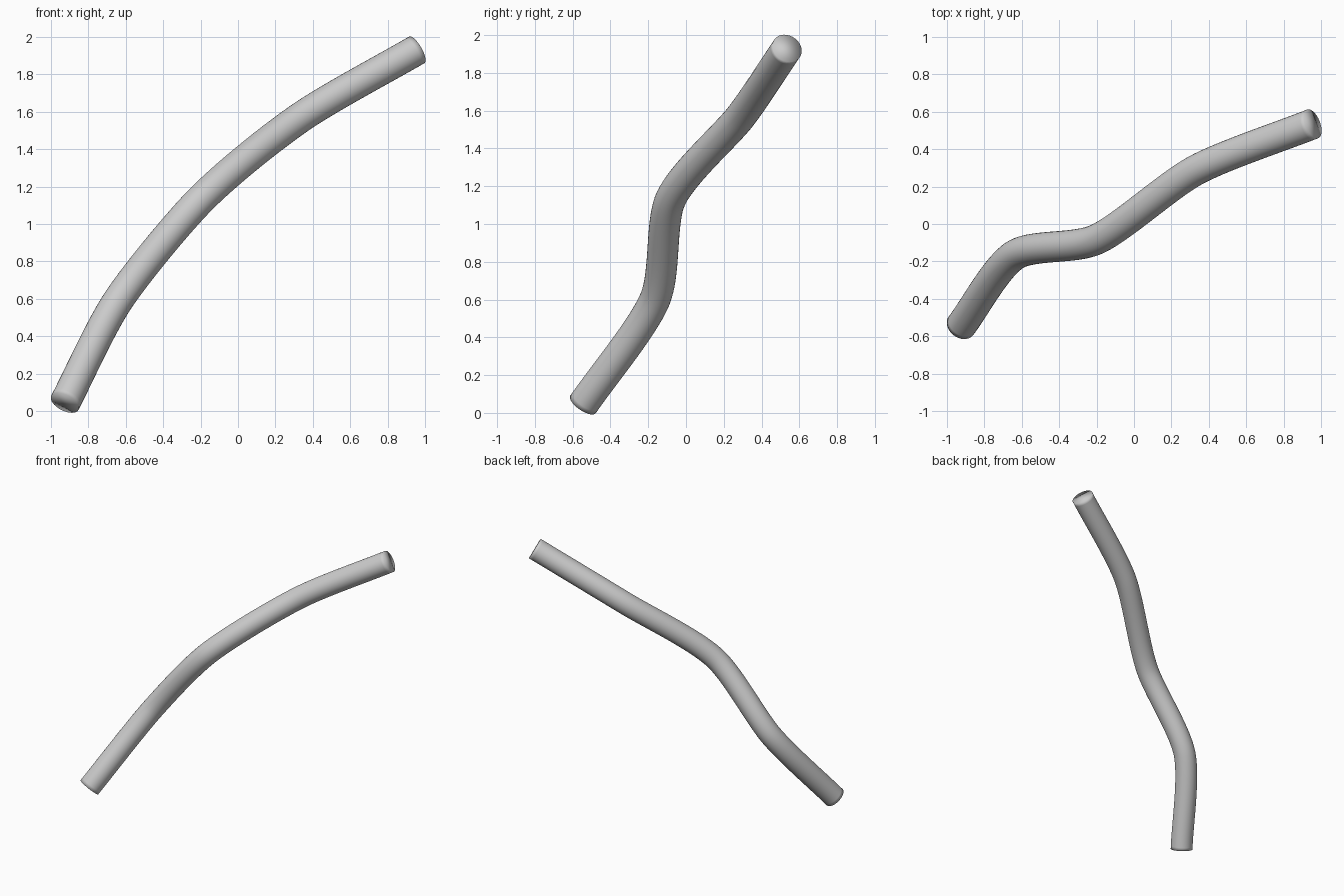
import bpy
import bmesh
from mathutils import Vector

if "Cube" in bpy.data.objects:
    bpy.data.objects.remove(bpy.data.objects["Cube"])

# Path of the bent tube: nearly straight runs between soft bends
R = 0.082
K = 0.26   # handle length as a share of the neighbouring run
points = [Vector(p) for p in ((-0.925, -0.545, 0.045), (-0.635, -0.165, 0.60),
                              (-0.20, -0.082, 1.13), (0.335, 0.29, 1.57),
                              (0.955, 0.535, 1.93))]

curve = bpy.data.curves.new("bent_tube", 'CURVE')
curve.dimensions = '3D'
curve.resolution_u = 24
curve.bevel_depth = R
curve.bevel_resolution = 14
curve.use_fill_caps = True
spline = curve.splines.new('BEZIER')
spline.bezier_points.add(len(points) - 1)
last = len(points) - 1
for i, (bp, co) in enumerate(zip(spline.bezier_points, points)):
    before, after = points[max(i - 1, 0)], points[min(i + 1, last)]
    tangent = ((co - before).normalized() + (after - co).normalized()).normalized()
    bp.handle_left_type = bp.handle_right_type = 'FREE'
    bp.co = co
    bp.handle_left = co - tangent * K * (co - before).length
    bp.handle_right = co + tangent * K * (after - co).length

tube = bpy.data.objects.new("bent_tube", curve)
bpy.context.collection.objects.link(tube)

# Solid mesh with smooth walls and softly shaded ends
bpy.context.view_layer.objects.active = tube
tube.select_set(True)
bpy.ops.object.convert(target='MESH')
tube = bpy.context.object
tube.name = "bent_tube"
bm = bmesh.new()
bm.from_mesh(tube.data)
bmesh.ops.remove_doubles(bm, verts=bm.verts, dist=0.0005)
caps = [f for f in bm.faces if len(f.verts) > 4]
for face in caps:
    bmesh.ops.poke(bm, faces=[face])
for face in bm.faces:
    face.smooth = True
for edge in bm.edges:
    edge.smooth = True
bm.to_mesh(tube.data)
bm.free()
